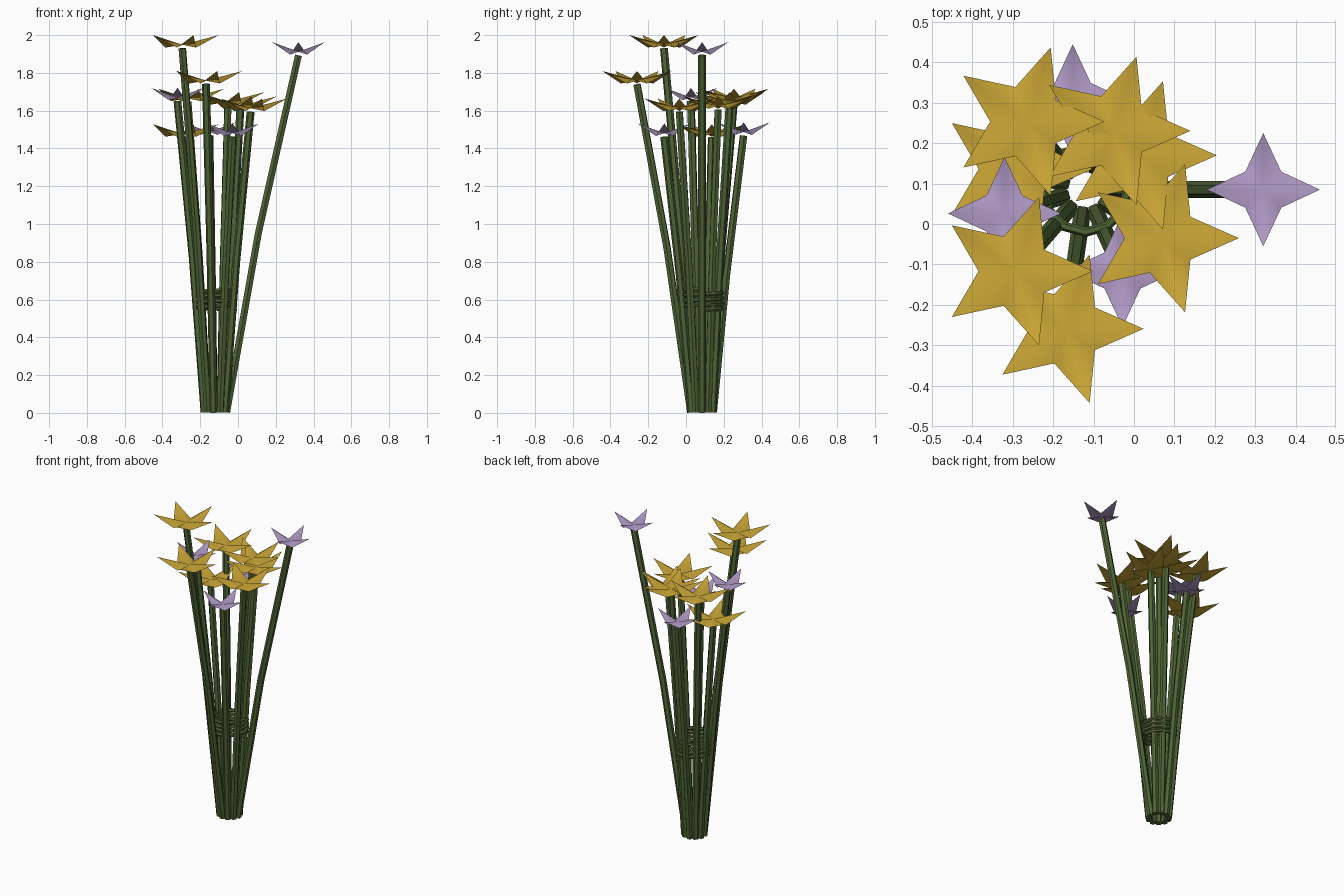
import bpy, math

if "Cube" in bpy.data.objects:
    bpy.data.objects.remove(bpy.data.objects["Cube"])

CX, CY = -0.12, 0.085          # axis of the bunch
STEP = 2 * math.pi / 11        # stems are evenly fanned


def material(name, rgb):
    m = bpy.data.materials.new(name)
    m.diffuse_color = (*rgb, 1)
    m.use_nodes = True
    m.node_tree.nodes["Principled BSDF"].inputs["Base Color"].default_value = m.diffuse_color
    return m


GREEN = material("stem_green", (0.078, 0.130, 0.036))
YELLOW = material("petal_yellow", (0.62, 0.40, 0.038))
LILAC = material("petal_lilac", (0.45, 0.33, 0.58))


def tube(name, points, radius):
    """Six-sided capped tube along a path, turned into a mesh."""
    cu = bpy.data.curves.new(name, 'CURVE')
    cu.dimensions = '3D'
    cu.bevel_depth = radius
    cu.bevel_resolution = 1
    cu.use_fill_caps = True
    sp = cu.splines.new('POLY')
    sp.points.add(len(points) - 1)
    for p, co in zip(sp.points, points):
        p.co = (*co, 1)
    cu.materials.append(GREEN)
    ob = bpy.data.objects.new(name, cu)
    bpy.context.collection.objects.link(ob)
    bpy.ops.object.select_all(action='DESELECT')
    ob.select_set(True)
    bpy.context.view_layer.objects.active = ob
    bpy.ops.object.convert(target='MESH')
    ob = bpy.context.object
    bpy.ops.object.shade_smooth_by_angle(angle=math.radians(40))
    return ob


def flower(name, x, y, z, petals, outer, inner, mat):
    """Star-shaped bloom with upturned petal tips; z is the underside height."""
    verts = [(x, y, z + 0.015)]
    n = petals * 2
    for i in range(n):
        a = 2 * math.pi * i / n
        r, dz = (outer, 0.066) if i % 2 == 0 else (inner, 0.0)
        verts.append((x + r * math.cos(a), y + r * math.sin(a), z + dz))
    faces = [(0, 1 + i, 1 + (i + 1) % n) for i in range(n)]
    me = bpy.data.meshes.new(name)
    me.from_pydata(verts, [], faces)
    me.materials.append(mat)
    for p in me.polygons:
        p.use_smooth = True
    ob = bpy.data.objects.new(name, me)
    bpy.context.collection.objects.link(ob)


# Heads in order around the bunch: (kind, distance from axis, underside height)
heads = [
    ("lilac", 0.440, 1.897), ("yellow", 0.157, 1.610), ("yellow", 0.160, 1.632),
    ("lilac", 0.222, 1.472), ("yellow", 0.223, 1.650), ("yellow", 0.182, 1.462),
    ("lilac", 0.209, 1.655), ("yellow", 0.267, 1.934), ("yellow", 0.348, 1.744),
    ("lilac", 0.220, 1.466), ("yellow", 0.222, 1.598),
]

for i, (kind, dist, z) in enumerate(heads):
    c, s = math.cos(i * STEP), math.sin(i * STEP)
    base = 0.06
    mid = base + 0.44 * (dist - base)
    path = [(base, 0.003), (mid, z / 2), (dist, z - 0.004)]
    tube(f"stem_{i + 1}", [(CX + r * c, CY + r * s, h) for r, h in path], 0.021)
    x, y = CX + dist * c, CY + dist * s
    if kind == "yellow":
        flower(f"yellow_flower_{i + 1}", x, y, z, 5, 0.193, 0.09, YELLOW)
    else:
        flower(f"lilac_flower_{i + 1}", x, y, z, 4, 0.14, 0.063, LILAC)

# Twine wound around the bunch
TURNS, SEG = 4, 12
coil = []
for k in range(TURNS * SEG + 1):
    a = 2 * math.pi * k / SEG
    coil.append((CX + 0.105 * math.cos(a), CY + 0.105 * math.sin(a),
                 0.545 + 0.11 * k / (TURNS * SEG)))
tube("twine_wrap", coil, 0.012)
